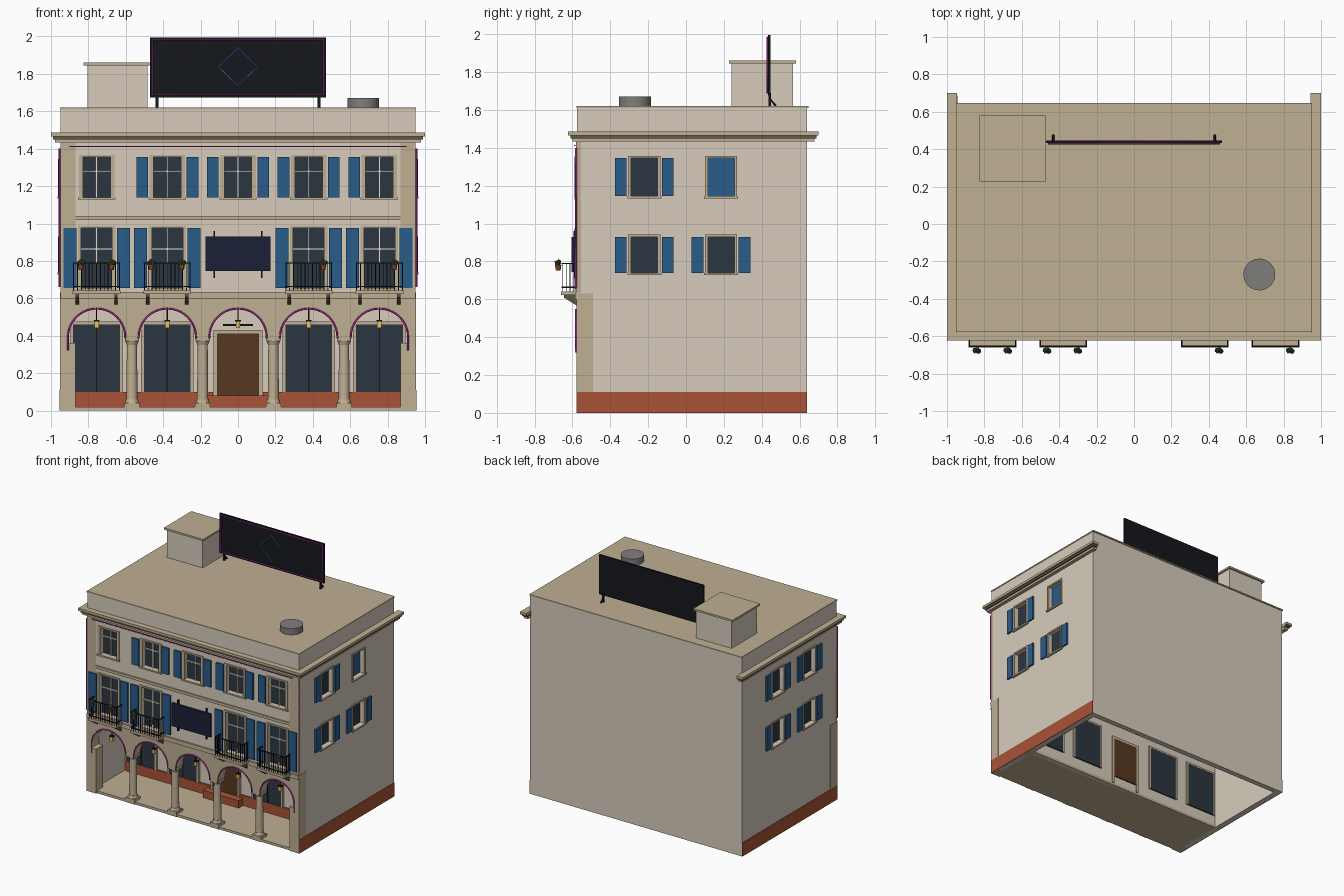
import bpy, bmesh, math
from mathutils import Matrix, Vector

if "Cube" in bpy.data.objects:
    bpy.data.objects.remove(bpy.data.objects["Cube"])

COL = dict(cream=(214, 203, 187), tan=(190, 174, 146), brick=(168, 84, 58), glass=(47, 57, 66),
           blue=(46, 92, 136), black=(28, 29, 34), navy=(33, 37, 58), wood=(88, 58, 38),
           pink=(190, 50, 160), neonblue=(50, 120, 200), grey=(128, 126, 124), white=(225, 220, 208),
           lamp=(235, 190, 90), clay=(176, 92, 58), leaf=(52, 84, 48), shade=(96, 88, 76))
MATS = {}
for n, c in COL.items():
    MATS[n] = bpy.data.materials.new(n)
    MATS[n].diffuse_color = [(v / 255) ** 2.2 for v in c] + [1]

PARTS = {}


def part(name, mat):
    return PARTS.setdefault(name, (bmesh.new(), mat))[0]


def box(name, mat, x0, x1, y0, y1, z0, z1):
    m = Matrix.Translation(((x0 + x1) / 2, (y0 + y1) / 2, (z0 + z1) / 2))
    m = m @ Matrix.Diagonal((abs(x1 - x0), abs(y1 - y0), abs(z1 - z0), 1))
    bmesh.ops.create_cube(part(name, mat), size=1, matrix=m)


def cone(name, mat, x, y, z0, z1, r0, r1, n=16):
    bmesh.ops.create_cone(part(name, mat), cap_ends=True, segments=n, radius1=r0, radius2=r1,
                          depth=z1 - z0, matrix=Matrix.Translation((x, y, (z0 + z1) / 2)))


def extrude(name, mat, pts, vec):
    bm = part(name, mat)
    f = bm.faces.new([bm.verts.new(p) for p in pts])
    new = bmesh.ops.extrude_face_region(bm, geom=[f])['geom']
    bmesh.ops.translate(bm, vec=vec, verts=[v for v in new if isinstance(v, bmesh.types.BMVert)])
    bmesh.ops.recalc_face_normals(bm, faces=bm.faces[:])


def tube(name, mat, pts, r=0.005, closed=False):
    cu = bpy.data.curves.new(name, 'CURVE')
    cu.dimensions, cu.bevel_depth, cu.bevel_resolution, cu.use_fill_caps = '3D', r, 1, True
    sp = cu.splines.new('POLY')
    sp.points.add(len(pts) - 1)
    for p, q in zip(sp.points, pts):
        p.co = (*q, 1)
    sp.use_cyclic_u = closed
    cu.materials.append(MATS[mat])
    ob = bpy.data.objects.new(name, cu)
    bpy.context.collection.objects.link(ob)


F, B, W = -0.575, 0.64, 0.95       # front, back, half width
BAYS = [-0.756, -0.378, 0, 0.378, 0.756]


def wbox(name, mat, side, u0, u1, d0, d1, z0, z1):
    """Box on a wall: u along it, d outward."""
    if side == 'front':
        box(name, mat, u0, u1, F - d0, F - d1, z0, z1)
    else:
        s = 1 if side == 'right' else -1
        box(name, mat, s * (W + d0), s * (W + d1), u0, u1, z0, z1)


def window(side, u, z0, z1, hw, fw, sw, shutters, pane='glass', bars=True):
    wbox('cutter', 'grey', side, u - hw, u + hw, -0.04, 0.05, z0, z1)
    wbox('window_' + pane, pane, side, u - hw, u + hw, -0.045, -0.032, z0, z1)
    for s in (-1, 1):
        wbox('window_frames', 'tan', side, u + s * hw, u + s * fw, -0.01, 0.008, z0, z1 + 0.012)
        if s in shutters:
            wbox('shutters', 'blue', side, u + s * (fw + .008), u + s * (fw + .008 + sw), 0, 0.013, z0, z1)
    wbox('window_frames', 'tan', side, u - hw, u + hw, -0.01, 0.008, z1, z1 + 0.012)
    wbox('window_sills', 'tan', side, u - fw - .005, u + fw + .005, -0.01, 0.015, z0 - 0.012, z0)
    if bars:
        zm = z0 + 0.65 * (z1 - z0)
        wbox('window_bars', 'white', side, u - .005, u + .005, -0.034, -0.022, z0, z1)
        wbox('window_bars', 'white', side, u - hw, u + hw, -0.034, -0.022, zm - .005, zm + .005)


# Windows on front and sides
for x, sh in zip(BAYS, [(), (-1, 1), (-1, 1), (-1, 1), (-1,)]):
    window('front', x, 1.14, 1.355, 0.073, 0.095, 0.063, sh)
    if x:
        window('front', x, 0.655, 0.975, 0.083, 0.1, 0.07, (-1, 1))
for side in ('right', 'left'):
    for y in (-0.22, 0.185):
        closed = side == 'right' and y > 0
        window(side, y, 0.74, 0.93, 0.07, 0.085, 0.062, (-1, 1), bars=False)
        window(side, y, 1.145, 1.345, 0.07, 0.085, 0.062, () if closed else (-1, 1),
               'blue' if closed else 'glass', False)

# Body: upper block, hollow ground floor walls, arcade floor
box('upper_walls', 'cream', -W, W, F, B, 0.6, 1.61)
for s in (-1, 1):
    box('ground_walls', 'cream', s * W, s * (W - .045), -0.49, B, 0, 0.6)
    box('brick_base', 'brick', s * W, s * (W + .005), F, B, 0, 0.11)
box('ground_walls', 'cream', -W + .045, W - .045, B - .045, B, 0, 0.6)
box('shop_wall', 'cream', -W + .045, W - .045, -0.15, -0.11, 0, 0.6)
box('arcade_floor', 'tan', -W + .01, W - .01, F + .005, -0.11, 0, 0.02)

# Arcade wall with five arches
R, ZS = 0.153, 0.392
pts = [(-W - .003, 0), (-.868, 0), (-.868, .36), (BAYS[0] - R, .36)]
for x in BAYS:
    pts += [(x - R * math.cos(math.pi * i / 20), ZS + R * math.sin(math.pi * i / 20)) for i in range(21)]
pts += [(BAYS[4] + R, .36), (.868, .36), (.868, 0), (W + .003, 0), (W + .003, .63), (-W - .003, .63)]
extrude('arcade_wall', 'tan', [(x, F - .003, z) for x, z in pts], (0, 0.088, 0))
for x in BAYS:
    lo = .32 if x == BAYS[0] else .385
    hi = .32 if x == BAYS[4] else .385
    arc = [(x - R * math.cos(math.pi * i / 20), F - .006, ZS + R * math.sin(math.pi * i / 20)) for i in range(21)]
    tube('arch_neon', 'pink', [(x - R, F - .006, lo)] + arc + [(x + R, F - .006, hi)])

# Columns
for x in (-.567, -.189, .189, .567):
    y = F + .041
    box('column_blocks', 'tan', x - .04, x + .04, y - .04, y + .04, 0, .04)
    box('column_blocks', 'tan', x - .038, x + .038, y - .04, y + .04, .372, .394)
    cone('columns', 'tan', x, y, .04, .06, .038, .032)
    cone('columns', 'tan', x, y, .06, .35, .03, .027)
    cone('columns', 'tan', x, y, .35, .373, .028, .037)

# Shopfronts, door and lamps
for x in BAYS:
    if x:
        box('shop_windows', 'glass', x - .125, x + .125, -.16, -.1, .1, .46)
        box('shop_mullions', 'black', x - .003, x + .003, -.165, -.16, .1, .46)
        for s in (-1, 1):
            box('shop_frames', 'tan', x + s * .125, x + s * .14, -.168, -.098, .1, .475)
        box('shop_frames', 'tan', x - .125, x + .125, -.168, -.098, .46, .475)
    box('lamp_rods', 'black', x - .003, x + .003, -.538, -.532, .48, .55)
    box('lamp_caps', 'black', x - .015, x + .015, -.55, -.52, .476, .484)
    box('lamps', 'lamp', x - .012, x + .012, -.547, -.523, .442, .476)
for s in (-1, 1):
    box('shop_base', 'brick', s * .135, s * .9, -.165, -.15, .02, .1)
    box('door_frame', 'tan', s * .11, s * .13, -.17, -.1, .02, .43)
box('door_frame', 'tan', -.11, .11, -.17, -.1, .41, .43)
box('door', 'wood', -.11, .11, -.16, -.1, .08, .41)
box('door_step', 'brick', -.16, .16, -.22, -.15, .02, .08)
box('door_light_bar', 'black', -.08, .08, -.175, -.15, .452, .464)

# String courses, corner pilasters, cornice, roof
box('string_course', 'tan', -W, W, F - .012, F + .01, .6, .635)
box('string_course', 'tan', -.87, .87, F - .01, F + .01, 1.018, 1.04)
for s in (-1, 1):
    box('corner_pilasters', 'tan', s * .87, s * W, F - .005, F + .02, .635, 1.43)
for z0, z1, o, m in [(1.432, 1.45, .028, 'tan'), (1.45, 1.466, .038, 'shade'), (1.466, 1.486, .05, 'tan')]:
    n = 'cornice_' + m
    box(n, m, -W - o, W + o, F - o + .003, F + .02, z0, z1)
    for s in (-1, 1):
        box(n, m, s * (W - .005), s * (W + o), F + .02, B + .01 + o, z0, z1)
box('roof', 'tan', -W - .003, W + .003, F - .003, B + .008, 1.61, 1.62)
box('roof_hut', 'cream', -.805, -.485, .24, .565, 1.62, 1.845)
box('roof_hut_cap', 'tan', -.825, -.472, .228, .58, 1.845, 1.86)
cone('roof_vent', 'grey', .67, -.27, 1.62, 1.67, .085, .085, 32)

# Rooftop billboard
box('billboard', 'black', -.47, .47, .433, .447, 1.675, 1.995)
for s in (-1, 1):
    box('billboard_posts', 'black', s * .425, s * .44, .435, .449, 1.62, 1.69)
    tube('billboard_braces', 'black', [(s * .432, .44, 1.66), (s * .432, .475, 1.622)], .006)
tube('billboard_neon', 'pink', [(-.458, .43, 1.688), (.458, .43, 1.688), (.458, .43, 1.985),
                                (-.458, .43, 1.985)], .004, True)
tube('billboard_diamond', 'neonblue', [(0, .43, 1.735), (.104, .43, 1.838), (0, .43, 1.94),
                                       (-.104, .43, 1.838)], .004, True)

# Facade neon and hanging sign
tube('cornice_neon', 'pink', [(-.9, F - .012, 1.412), (.9, F - .012, 1.412)], .004)
for s in (-1, 1):
    tube('corner_neon', 'pink', [(s * (W + .004), F - .006, .66), (s * (W + .004), F - .006, 1.4)], .005)
    box('sign_posts', 'black', s * .123, s * .131, F - .018, F, .71, .96)
box('sign_board', 'navy', -.175, .175, F - .03, F - .012, .745, .93)

# Balconies
YB = F - .078
for x in (BAYS[0], BAYS[1], BAYS[3], BAYS[4]):
    box('balcony_slabs', 'tan', x - .128, x + .128, YB - .008, F, .622, .642)
    for s in (-1, 1):
        extrude('balcony_brackets', 'shade', [(x + s * .104 - .009, F, .565), (x + s * .104 - .009, F, .622),
                (x + s * .104 - .009, YB + .01, .622), (x + s * .104 - .009, YB + .01, .608)], (.018, 0, 0))
        for z in (.66, .785):
            box('balcony_rails', 'black', x + s * .12, x + s * .126, YB, F, z, z + .007)
        for i in range(3):
            y = YB + .02 + i * .02
            box('balcony_rails', 'black', x + s * .121, x + s * .125, y - .002, y + .002, .642, .785)
    for z in (.66, .785):
        box('balcony_rails', 'black', x - .126, x + .126, YB - .004, YB + .004, z, z + .007)
    for i in range(13):
        u = x - .122 + i * .244 / 12
        box('balcony_rails', 'black', u - .002, u + .002, YB - .002, YB + .002, .642, .785)

# Flower pots on the rails
for x in (-.84, -.675, -.465, -.3, .455, .835):
    cone('flower_pots', 'clay', x, YB - .022, .752, .78, .012, .017, 10)
    for dx, dy, dz, m in [(-.01, 0, 0, 'leaf'), (.01, -.005, .003, 'leaf'), (0, .003, .009, 'leaf'),
                          (-.012, -.012, .008, 'brick'), (.01, -.014, .01, 'brick')]:
        bmesh.ops.create_icosphere(part('plants_' + m, m), subdivisions=1,
                                   radius=.015 if m == 'leaf' else .006,
                                   matrix=Matrix.Translation((x + dx, YB - .022 + dy, .788 + dz)))

# Turn collected parts into objects
OBS = {}
for name, (bm, mat) in PARTS.items():
    me = bpy.data.meshes.new(name)
    bm.to_mesh(me)
    bm.free()
    me.materials.append(MATS[mat])
    OBS[name] = bpy.data.objects.new(name, me)
    bpy.context.collection.objects.link(OBS[name])
for n in ('columns', 'roof_vent', 'flower_pots'):
    bpy.context.view_layer.objects.active = OBS[n]
    OBS[n].select_set(True)
    bpy.ops.object.shade_smooth_by_angle()
    OBS[n].select_set(False)

# Cut window recesses into the upper walls
walls, cutter = OBS['upper_walls'], OBS['cutter']
mod = walls.modifiers.new('recesses', 'BOOLEAN')
mod.operation, mod.solver, mod.object = 'DIFFERENCE', 'EXACT', cutter
bpy.context.view_layer.objects.active = walls
walls.select_set(True)
bpy.ops.object.modifier_apply(modifier=mod.name)
bpy.data.objects.remove(cutter)

for m in bpy.data.materials:
    if m.users and not m.is_grease_pencil:
        m.use_nodes = True
        m.node_tree.nodes["Principled BSDF"].inputs["Base Color"].default_value = m.diffuse_color
